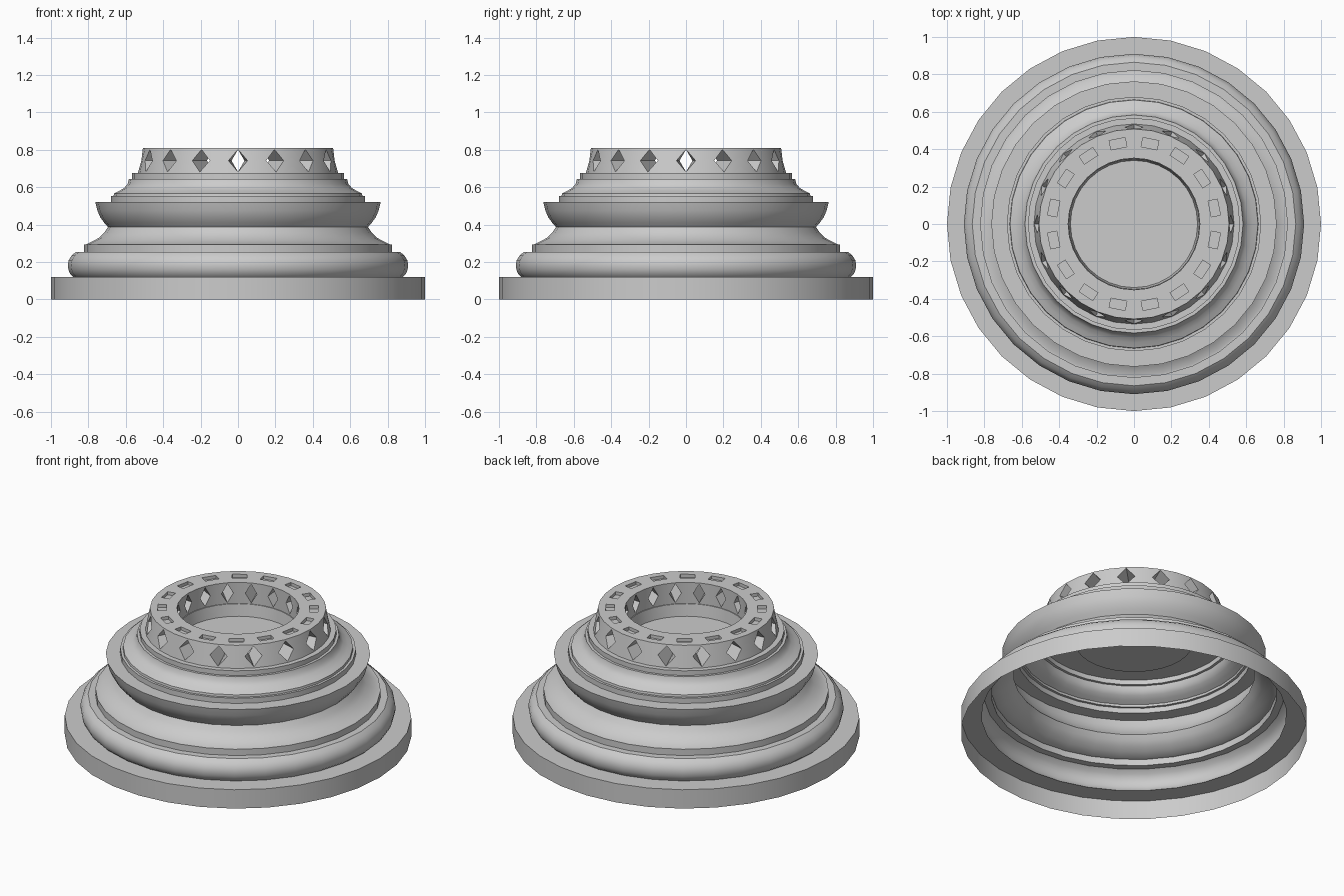
import bpy, bmesh
from math import sin, cos, tau, radians
from mathutils import Vector

if "Cube" in bpy.data.objects:
    bpy.data.objects.remove(bpy.data.objects["Cube"])

SIDES = 32


def polar(r, step, z):
    a = tau * step / SIDES
    return Vector((r * sin(a), -r * cos(a), z))


def finish(bm, name):
    bmesh.ops.remove_doubles(bm, verts=bm.verts, dist=0.0005)
    bmesh.ops.recalc_face_normals(bm, faces=bm.faces)
    me = bpy.data.meshes.new(name)
    bm.to_mesh(me)
    bm.free()
    ob = bpy.data.objects.new(name, me)
    bpy.context.collection.objects.link(ob)
    bpy.ops.object.select_all(action='DESELECT')
    ob.select_set(True)
    bpy.context.view_layer.objects.active = ob
    bpy.ops.object.shade_smooth_by_angle(angle=radians(30))
    return ob


def lathe(name, profile):
    bm = bmesh.new()
    for i in range(SIDES):
        for (r0, z0), (r1, z1) in zip(profile, profile[1:]):
            pts = [polar(r0, i, z0), polar(r0, i + 1, z0)]
            pts += [polar(r1, i + 1, z1), polar(r1, i, z1)] if r1 > 0 else [polar(0, 0, z1)]
            bm.faces.new([bm.verts.new(p) for p in pts])
    return finish(bm, name)


# Plinth, lower roll and hollow moulding, open underneath
lathe("moulded_base", [
    (1.0, 0), (1.0, 0.12), (0.88, 0.12),
    (0.897, 0.135), (0.907, 0.16), (0.91, 0.185), (0.905, 0.21),
    (0.89, 0.235), (0.865, 0.255), (0.823, 0.255),
    (0.823, 0.295), (0.81, 0.295), (0.77, 0.315), (0.74, 0.332),
    (0.715, 0.357), (0.695, 0.387),
    # flared bowl
    (0.715, 0.41), (0.737, 0.44), (0.752, 0.475), (0.763, 0.52), (0.68, 0.52),
    # upper steps
    (0.68, 0.553), (0.665, 0.553), (0.663, 0.567), (0.635, 0.58),
    (0.608, 0.597), (0.59, 0.617), (0.583, 0.645),
    (0.567, 0.645), (0.567, 0.675), (0.35, 0.675),
    # sunken cup floor
    (0.34, 0.6), (0, 0.6)])

# Pierced crown ring: diamond openings through the wall, slots in the top
Z0, Z1 = 0.675, 0.81
D0, DM, D1 = 0.682, 0.742, 0.802
WALLS = {"out": (0.535, 0.508), "in": (0.355, 0.352)}


def wall(side, step, z):
    a, b = WALLS[side]
    return polar(a + (b - a) * (z - Z0) / (Z1 - Z0), step, z)


bm = bmesh.new()


def face(*pts):
    bm.faces.new([bm.verts.new(p) for p in pts])


for k in range(0, SIDES, 2):
    for s in (-1, 1):
        # half of a diamond bay on each wall
        tips = {}
        for side in WALLS:
            mid = (wall(side, k, DM) + wall(side, k + s, DM)) / 2
            tips[side] = [wall(side, k, D0), mid, wall(side, k, D1)]
            face(wall(side, k, Z1), wall(side, k + s, Z1), wall(side, k + s, Z0),
                 wall(side, k, Z0), *tips[side])
        o, i = tips["out"], tips["in"]
        for n in (0, 1):
            face(o[n], o[n + 1], i[n + 1], i[n])

        # half of a top slot, centred between diamonds
        c = k + 1
        so, si = polar(0.465, c + s * 0.5, Z1), polar(0.415, c + s * 0.5, Z1)
        axis = polar(1, c, 0)
        mo = axis * so.dot(axis) + Vector((0, 0, Z1))
        mi = axis * si.dot(axis) + Vector((0, 0, Z1))
        # make the slot a true rectangle
        half = (so - mo + si - mi) / 2
        so, si = mo + half, mi + half
        face(wall("in", c + s, Z1), wall("out", c + s, Z1), wall("out", c, Z1),
             mo, so, si, mi, wall("in", c, Z1))
        d = Vector((0, 0, -0.02))
        for p, q in ((mo, so), (so, si), (si, mi)):
            face(p, q, q + d, p + d)
        face(mo + d, so + d, si + d, mi + d)
finish(bm, "pierced_crown_ring")
